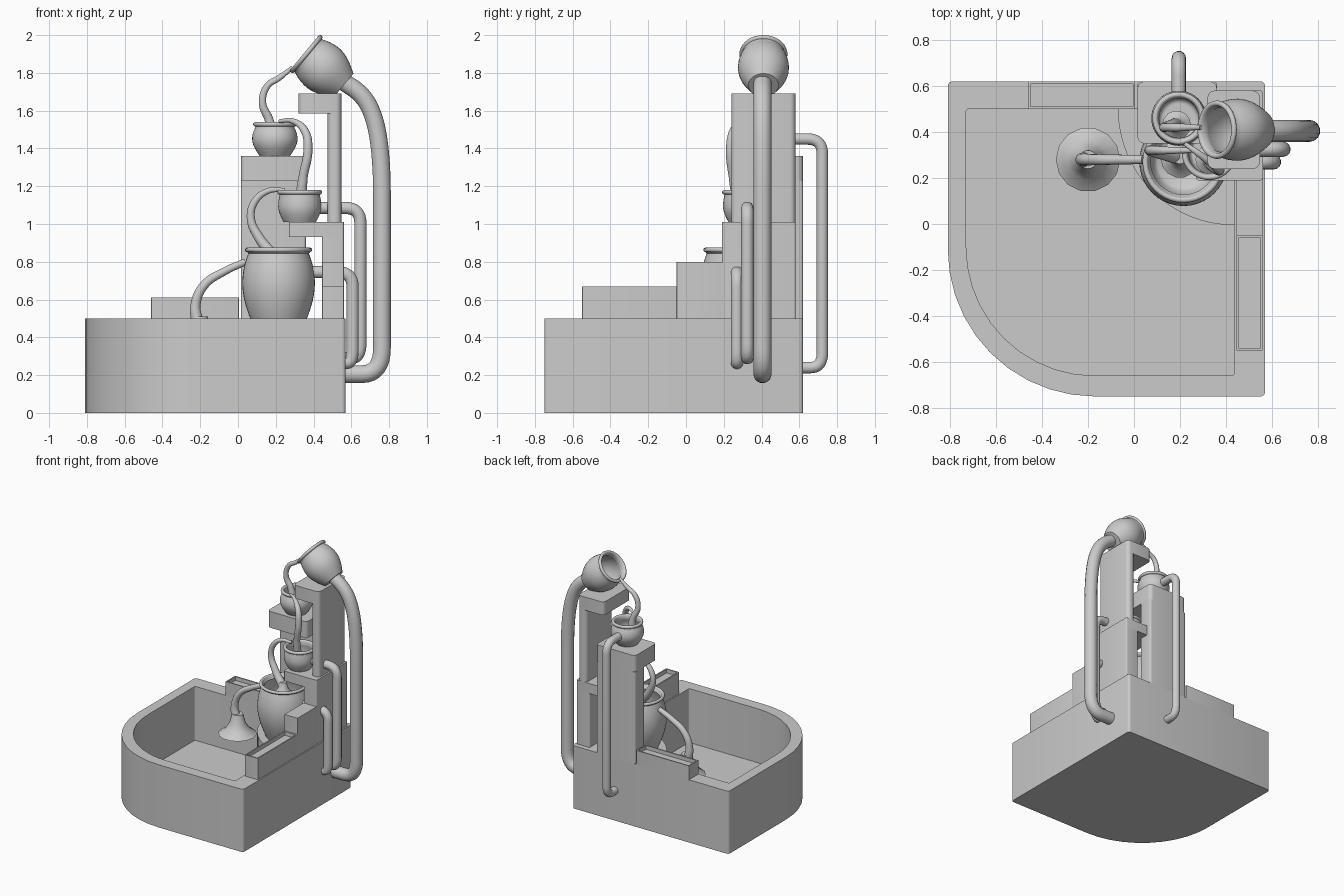
import bpy, bmesh
from math import pi, sin, cos
from mathutils import Vector

if "Cube" in bpy.data.objects:
    bpy.data.objects.remove(bpy.data.objects["Cube"])


def finish(ob, angle=0.6):
    bpy.ops.object.select_all(action='DESELECT')
    ob.select_set(True)
    bpy.context.view_layer.objects.active = ob
    bpy.ops.object.shade_smooth_by_angle(angle=angle)
    return ob


def from_bmesh(name, bm, angle=0.6):
    bmesh.ops.recalc_face_normals(bm, faces=bm.faces)
    me = bpy.data.meshes.new(name)
    bm.to_mesh(me)
    bm.free()
    ob = bpy.data.objects.new(name, me)
    bpy.context.collection.objects.link(ob)
    return finish(ob, angle)


def outline(x0, x1, y0, y1, r=0.015, front_left=None, seg=4):
    """Rounded rectangle; the front left corner may have its own radius."""
    pts = []
    fl = front_left or r
    for cx, cy, sx, sy, rad, a in ((x0, y0, 1, 1, fl, pi), (x1, y0, -1, 1, r, 1.5 * pi),
                                   (x1, y1, -1, -1, r, 0), (x0, y1, 1, -1, r, pi / 2)):
        n = 10 if front_left and rad == fl else seg
        for i in range(n + 1):
            t = a + pi / 2 * i / n
            pts.append((cx + sx * rad + rad * cos(t), cy + sy * rad + rad * sin(t)))
    return pts


def prism(name, pts, z0, z1):
    bm = bmesh.new()
    lo = [bm.verts.new((x, y, z0)) for x, y in pts]
    hi = [bm.verts.new((x, y, z1)) for x, y in pts]
    bm.faces.new(lo)
    bm.faces.new(hi)
    for i in range(len(pts)):
        j = (i + 1) % len(pts)
        bm.faces.new((lo[i], lo[j], hi[j], hi[i]))
    return from_bmesh(name, bm)


def hollow(name, outer, inner, z0, z1, floor):
    """Open tray made from two outlines with equal point counts."""
    bm = bmesh.new()
    loops = [[bm.verts.new((x, y, z)) for x, y in p]
             for p, z in ((outer, z0), (outer, z1), (inner, z1), (inner, floor))]
    bm.faces.new(loops[0])
    bm.faces.new(loops[3])
    for a, b in zip(loops, loops[1:]):
        for i in range(len(a)):
            j = (i + 1) % len(a)
            bm.faces.new((a[i], a[j], b[j], b[i]))
    return from_bmesh(name, bm)


def lathe(name, profile, loc, axis=(0, 0, 1), seg=40, angle=0.9):
    bm = bmesh.new()
    rings = [[bm.verts.new((r * cos(2 * pi * i / seg), r * sin(2 * pi * i / seg), z))
              for i in range(seg)] for r, z in profile]
    for a, b in zip(rings, rings[1:]):
        for i in range(seg):
            j = (i + 1) % seg
            bm.faces.new((a[i], a[j], b[j], b[i]))
    bm.faces.new(rings[0])
    bm.faces.new(rings[-1])
    ob = from_bmesh(name, bm, angle)
    ob.location = loc
    ob.rotation_mode = 'QUATERNION'
    ob.rotation_quaternion = Vector((0, 0, 1)).rotation_difference(Vector(axis))
    return ob


def pot(name, loc, h, base, belly, rim, axis=(0, 0, 1)):
    """Barrel shaped vessel with a rolled lip and a hollow inside."""
    def body(t):
        return base + (belly - base) * sin(pi / 2 * t / 0.6) if t < 0.6 else \
            belly - (belly - rim * 0.9) * ((t - 0.6) / 0.4) ** 2
    top, b, w = h - 0.03, 0.012, 0.018
    prof = [(body(i / 12), top * i / 12) for i in range(13)]
    prof += [(rim - b + b * cos(a), h - b + b * sin(a))
             for a in [-pi / 2 + i * pi / 6 for i in range(10)]]
    prof += [(body(i / 12) - w, max(top * i / 12, 0.02)) for i in range(12, -1, -1)]
    return lathe(name, prof, loc, axis)


def tube(name, pts, radius, radii=None, fillet=0, smooth=False):
    """Round swept tube, either with filleted corners or as a free flowing curve."""
    pts = [Vector(p) for p in pts]
    if fillet:
        out = [pts[0]]
        for a, p, b in zip(pts, pts[1:], pts[2:]):
            da, db = a - p, b - p
            s = p + da.normalized() * min(fillet, da.length * 0.5)
            e = p + db.normalized() * min(fillet, db.length * 0.5)
            for i in range(9):
                t = i / 8
                out.append(s * (1 - t) ** 2 * 1 + p * 2 * t * (1 - t) + e * t * t)
        pts = out + [pts[-1]]
    cu = bpy.data.curves.new(name, 'CURVE')
    cu.dimensions = '3D'
    cu.bevel_depth = radius
    cu.bevel_resolution = 5
    cu.use_fill_caps = True
    cu.resolution_u = 10
    if smooth:
        sp = cu.splines.new('BEZIER')
        sp.bezier_points.add(len(pts) - 1)
        for i, (q, p) in enumerate(zip(sp.bezier_points, pts)):
            q.co = p
            q.handle_left_type = q.handle_right_type = 'AUTO'
            q.radius = radii[i]
    else:
        sp = cu.splines.new('POLY')
        sp.points.add(len(pts) - 1)
        for q, p in zip(sp.points, pts):
            q.co = (*p, 1)
    ob = bpy.data.objects.new(name, cu)
    bpy.context.collection.objects.link(ob)
    bpy.ops.object.select_all(action='DESELECT')
    ob.select_set(True)
    bpy.context.view_layer.objects.active = ob
    bpy.ops.object.convert(target='MESH')
    return finish(bpy.context.view_layer.objects.active, 0.8)


# Basin and quarter-round pedestal in its back corner
hollow("basin", outline(-0.81, 0.57, -0.75, 0.62, 0.02, 0.64),
       outline(-0.73, 0.435, -0.66, 0.5, 0.01, 0.56), 0, 0.5, 0.07)
arc = [(0.435 - 0.505 * cos(i * pi / 32), 0.5 - 0.505 * sin(i * pi / 32)) for i in range(17)]
prism("pot_pedestal", arc + [(0.435, 0.5)], 0.07, 0.45)

# Planter troughs and step on the walls
for name, (x0, x1, y0, y1, z) in {"back_trough": (-0.46, 0.005, 0.5, 0.62, 0.61),
                                  "side_trough": (0.445, 0.56, -0.55, -0.05, 0.67)}.items():
    hollow(name, outline(x0, x1, y0, y1, 0.003), outline(x0 + .01, x1 - .01, y0 + .01, y1 - .01, 0.003),
           0.5, z, z - 0.03)
prism("side_step", outline(0.445, 0.56, -0.05, 0.2, 0.003), 0.5, 0.80)

# Columns and overhanging shelves
for name, (x0, x1, y0, y1, z0, z1, r) in {
        "back_column": (0.015, 0.36, 0.5, 0.62, 0.5, 1.23, 0.015),
        "back_shelf": (0.015, 0.36, 0.35, 0.62, 1.23, 1.36, 0.03),
        "side_column": (0.445, 0.56, 0.19, 0.58, 0.5, 0.93, 0.01),
        "side_shelf": (0.27, 0.56, 0.19, 0.58, 0.93, 1.01, 0.01),
        "tall_column": (0.475, 0.547, 0.24, 0.58, 1.01, 1.585, 0.03),
        "top_shelf": (0.32, 0.547, 0.24, 0.58, 1.585, 1.69, 0.03)}.items():
    prism(name, outline(x0, x1, y0, y1, r), z0, z1)

# Pots
pot("large_pot", (0.215, 0.27, 0.45), 0.425, 0.13, 0.192, 0.178)
pot("middle_pot", (0.327, 0.31, 1.01), 0.17, 0.085, 0.114, 0.119)
pot("upper_pot", (0.195, 0.46, 1.36), 0.18, 0.08, 0.12, 0.115)
pot("tilted_pot", (0.56, 0.41, 1.735), 0.27, 0.08, 0.135, 0.127, (-0.77, 0, 0.64))

# Supply pipes
tube("main_pipe", [(.54, .405, 1.765), (.67, .405, 1.68), (.735, .405, 1.53), (.762, .405, 1.3),
                   (.762, .405, .205), (.55, .405, .205)], 0.048, fillet=0.14)
for name, y, x, z, end, x0 in (("middle_pipe", .325, .648, 1.085, .29, .42),
                               ("low_pipe", .27, .607, .745, .265, .38)):
    tube(name, [(x0, y, z), (x, y, z), (x, y, end), (.55, y, end)], 0.033, fillet=0.08)
tube("rear_pipe", [(.195, .56, 1.45), (.195, .722, 1.45), (.195, .722, .24), (.195, .6, .24)],
     0.031, fillet=0.08)

# Water streams pouring between the pots
tube("top_stream", [(.29, .42, 1.83), (.22, .42, 1.775), (.155, .42, 1.73), (.13, .42, 1.64),
                    (.165, .43, 1.55), (.18, .43, 1.46)], 0.02,
     [.5, .8, .9, 1, 1.2, 1.6], smooth=True)
tube("upper_stream", [(.22, .35, 1.545), (.29, .3, 1.545), (.355, .25, 1.49), (.37, .235, 1.39),
                      (.345, .25, 1.25), (.33, .28, 1.1)], 0.024,
     [.4, .6, .9, 1, 1, 1.4], smooth=True)
tube("middle_stream", [(.25, .32, 1.18), (.16, .32, 1.175), (.09, .32, 1.12), (.068, .32, 1.03),
                       (.11, .31, .93), (.19, .29, .83)], 0.022,
     [.5, .7, .9, 1, 1.2, 1.4], smooth=True)
tube("low_stream", [(.04, .28, .80), (-.07, .28, .75), (-.18, .28, .675), (-.225, .28, .57),
                    (-.21, .28, .46), (-.2, .28, .38)], 0.027,
     [.7, .8, .9, 1, 1.3, 1.6], smooth=True)

# Flared splashes where the streams land
for name, loc, s, seg in (("pool_splash", (-.2, .28, .35), 1, 14), ("large_pot_splash", (.2, .285, .77), .6, 14),
                          ("middle_pot_splash", (.33, .28, 1.08), .45, 14),
                          ("upper_pot_splash", (.185, .43, 1.43), .45, 14)):
    lathe(name, [(.14 * s, 0), (.09 * s, .035 * s), (.06 * s, .085 * s), (.04 * s, .16 * s)], loc, seg=seg)
